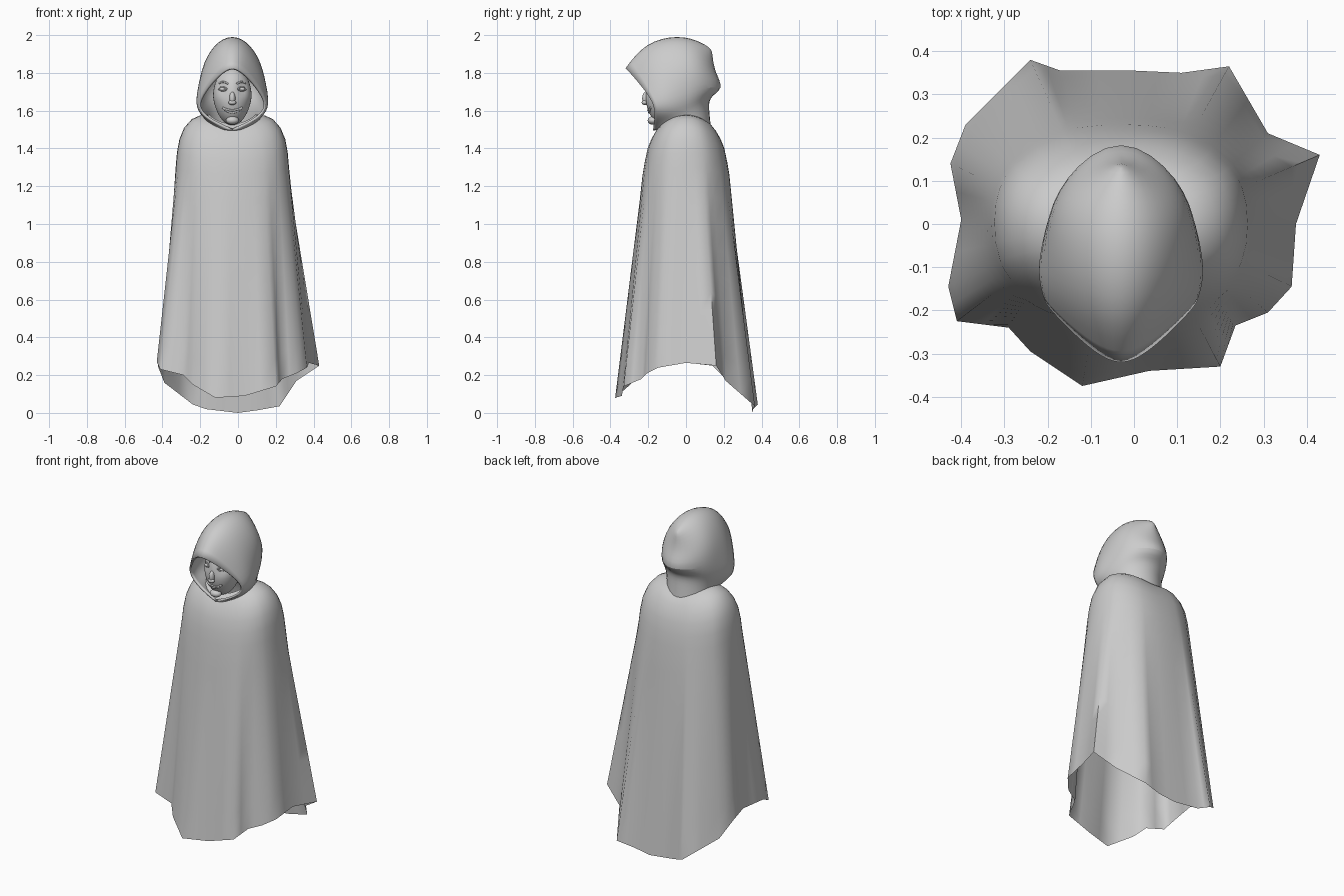
import bpy, bmesh, math
from mathutils import Vector

if "Cube" in bpy.data.objects:
    bpy.data.objects.remove(bpy.data.objects["Cube"])

CX = -0.03  # body axis is slightly off centre
cloth = bpy.data.materials.new("plain grey")
cloth.diffuse_color = (0.6, 0.6, 0.6, 1)
cloth.use_nodes = True
cloth.node_tree.nodes["Principled BSDF"].inputs["Base Color"].default_value = cloth.diffuse_color


def finish(name, bm, angle=60):
    bmesh.ops.recalc_face_normals(bm, faces=bm.faces)
    me = bpy.data.meshes.new(name)
    bm.to_mesh(me)
    bm.free()
    me.materials.append(cloth)
    ob = bpy.data.objects.new(name, me)
    bpy.context.collection.objects.link(ob)
    bpy.ops.object.select_all(action='DESELECT')
    ob.select_set(True)
    bpy.context.view_layer.objects.active = ob
    bpy.ops.object.shade_smooth_by_angle(angle=math.radians(angle))
    return ob


def loft(bm, rings, closed):
    rows = [[bm.verts.new(p) for p in r] for r in rings]
    n = len(rows[0])
    for a, b in zip(rows, rows[1:]):
        for i in range(n if closed else n - 1):
            j = (i + 1) % n
            bm.faces.new((a[i], a[j], b[j], b[i]))


# cloak: smooth shoulders flowing into a pleated, uneven hem
hem = [(-.24, .38, .045), (-.17, .355, .02), (0, .355, .0), (.11, .35, .015),
       (.22, .365, .035), (.31, .21, .17), (.43, .16, .25), (.375, 0, .265),
       (.365, -.145, .24), (.31, -.205, .21), (.235, -.235, .18), (.20, -.33, .14),
       (.035, -.34, .09), (-.12, -.375, .08), (-.24, -.295, .15), (-.29, -.24, .20),
       (-.41, -.225, .23), (-.43, -.145, .27), (-.40, .01, .265), (-.425, .14, .25),
       (-.39, .23, .16)]
hem = [Vector(p) for p in hem]
hem_fine = []
for p, q in zip(hem, hem[1:] + hem[:1]):
    hem_fine += [p, (p + q) / 2]


def body_point(h, rx, ry, z_side, z_front):
    a = math.atan2(h.y / .37, (h.x - CX) / .42)
    c, s = math.cos(a), math.sin(a)
    k = (abs(c) ** 2.4 + abs(s) ** 2.4) ** (-1 / 2.4)
    return Vector((CX + rx * c * k, ry * s * k, z_front + (z_side - z_front) * c * c))


shoulders = [(.12, .12, 1.58, 1.53), (.17, .14, 1.575, 1.515), (.215, .16, 1.555, 1.49),
             (.255, .183, 1.51, 1.45), (.28, .203, 1.45, 1.40), (.293, .218, 1.38, 1.33),
             (.30, .23, 1.30, 1.26)]
rings = [[body_point(h, *s) for h in hem_fine] for s in shoulders]
base = rings[-1]
for k in range(1, 9):
    t = k / 8
    rings.append([b.lerp(h, t) for b, h in zip(base, hem_fine)])
bm = bmesh.new()
loft(bm, rings, True)
finish("cloak", bm, 75)

# hood: half ribs from the face opening to the back seam, mirrored
ribs = [
    [(0, -.33, 1.835), (.06, -.30, 1.805), (.13, -.235, 1.73), (.19, -.17, 1.64),
     (.165, -.165, 1.58), (.09, -.17, 1.53), (0, -.175, 1.495)],
    [(0, -.225, 1.975), (.085, -.2, 1.935), (.16, -.16, 1.81), (.21, -.11, 1.65),
     (.18, -.10, 1.58), (.14, -.11, 1.545), (.11, -.12, 1.50)],
    [(0, -.04, 2.02), (.10, -.04, 1.97), (.175, -.03, 1.83), (.18, 0, 1.67),
     (.16, 0, 1.60), (.15, 0, 1.56), (.15, 0, 1.52)],
    [(0, .09, 1.98), (.09, .08, 1.93), (.15, .09, 1.83), (.14, .115, 1.72),
     (.115, .09, 1.66), (.11, .09, 1.58), (.11, .10, 1.49)],
    [(0, .16, 1.93), (0, .17, 1.86), (0, .185, 1.79), (0, .25, 1.71),
     (0, .13, 1.68), (0, .14, 1.60), (0, .15, 1.49)]]
bm = bmesh.new()
for side in (1, -1):
    loft(bm, [[(CX + side * x, y, z) for x, y, z in r] for r in ribs], False)
bmesh.ops.remove_doubles(bm, verts=bm.verts, dist=.0005)
hood = finish("hood", bm, 75)
sub = hood.modifiers.new("smooth", 'SUBSURF')
sub.levels = sub.render_levels = 2
rim = hood.modifiers.new("rim", 'SOLIDIFY')
rim.thickness = .012
rim.offset = -1


def ball(name, centre, size, shape=None, u=20, v=14):
    bm = bmesh.new()
    bmesh.ops.create_uvsphere(bm, u_segments=u, v_segments=v, radius=1)
    for w in bm.verts:
        p = w.co.copy()
        if shape:
            shape(p)
        w.co = Vector([c + s * e for c, s, e in zip(centre, size, p)])
    return finish(name, bm, 80)


def jaw(p):
    # narrow chin, recessed eye sockets
    if p.z < 0:
        p.x *= 1 + .15 * p.z
    if p.y < 0:
        for sx in (-.5, .5):
            d = (p.x - sx) ** 2 + (p.z - .25) ** 2
            p.y += .12 * math.exp(-d / .05)


# head and facial features
ball("head", (CX, -.105, 1.675), (.102, .108, .155), jaw, 36, 28)
ball("nose", (CX, -.212, 1.665), (.016, .020, .035))
ball("nose_tip", (CX, -.219, 1.643), (.021, .016, .013))
ball("chin", (CX, -.175, 1.548), (.035, .028, .022))


def strip(name, pts, radius):
    cu = bpy.data.curves.new(name, 'CURVE')
    cu.dimensions = '3D'
    cu.bevel_depth = radius
    cu.bevel_resolution = 2
    cu.use_fill_caps = True
    sp = cu.splines.new('POLY')
    sp.points.add(len(pts) - 1)
    for q, p in zip(sp.points, pts):
        q.co = (*p, 1)
    cu.materials.append(cloth)
    bpy.context.collection.objects.link(bpy.data.objects.new(name, cu))


def on_face(x, z, lift=0):
    r = 1 - (x / .102) ** 2 - ((z - 1.675) / .155) ** 2
    return (CX + x, -.105 - .108 * math.sqrt(max(r, .02)) - lift, z)


for side, tag in ((1, "right"), (-1, "left")):
    ball("eye_" + tag, (CX + side * .051, -.186, 1.714), (.017, .013, .010), None, 14, 10)
    for part, lift, up in (("upper_lid", .002, .011), ("lower_lid", 0, -.009)):
        strip(part + "_" + tag,
              [on_face(side * (.051 + .022 * k / 4), 1.714 + up * (1 - (k / 4) ** 2), lift - .006)
               for k in range(-4, 5)], .004)
    strip("brow_" + tag,
          [on_face(side * (.022 + .012 * k), 1.742 + .010 * math.sin(k * .7), -.003)
           for k in range(5)], .005)

# smiling lips
for part, low in (("upper_lip", .014), ("lower_lip", .026)):
    strip(part, [on_face(.052 * k / 6, 1.616 - low * (1 - (k / 6) ** 2), 0)
                 for k in range(-6, 7)], .0055)
